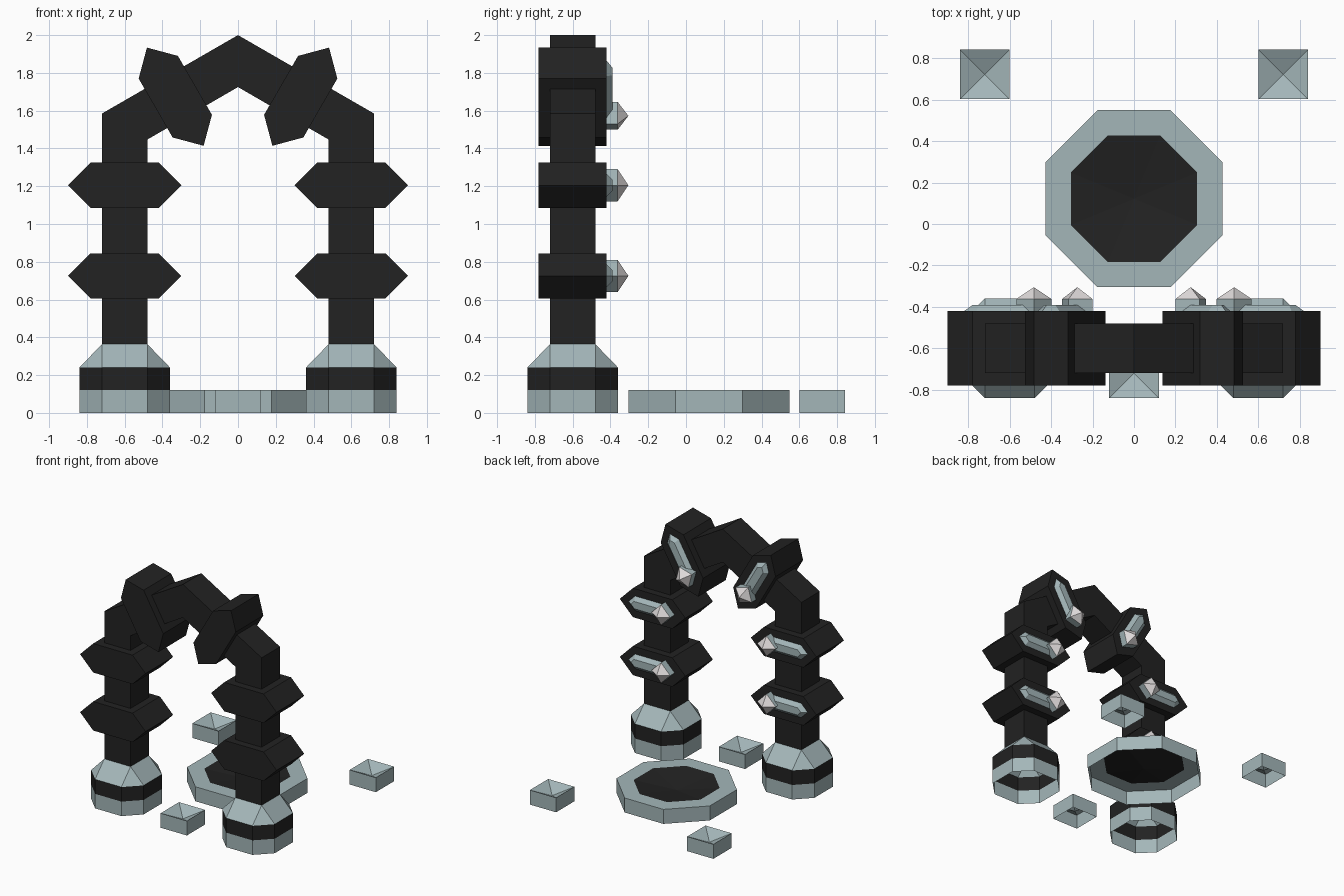
import bpy, bmesh, math

if "Cube" in bpy.data.objects:
    bpy.data.objects.remove(bpy.data.objects["Cube"])


def material(name, rgb):
    m = bpy.data.materials.new(name)
    m.diffuse_color = (*rgb, 1)
    m.use_nodes = True
    m.node_tree.nodes["Principled BSDF"].inputs["Base Color"].default_value = m.diffuse_color
    return m


BLACK = material("black stone", (0.016, 0.016, 0.016))
GREY = material("blue grey stone", (0.37, 0.47, 0.485))
PALE = material("pale crystal", (0.74, 0.71, 0.71))


def loft(name, rings, bands, start=None, end=None):
    """Join rings of equal length; bands/start/end give the material of each strip or cap."""
    used = []

    def slot(m):
        if m not in used:
            used.append(m)
        return used.index(m)

    bm = bmesh.new()
    loops = [[bm.verts.new(p) for p in r] for r in rings]
    n = len(loops[0])
    for a, b, m in zip(loops, loops[1:], bands):
        for i in range(n):
            j = (i + 1) % n
            bm.faces.new((a[i], a[j], b[j], b[i])).material_index = slot(m)
    for loop, m in ((loops[0], start), (loops[-1], end)):
        if m:
            bm.faces.new(loop).material_index = slot(m)
    bmesh.ops.remove_doubles(bm, verts=bm.verts, dist=1e-5)
    bmesh.ops.recalc_face_normals(bm, faces=bm.faces)
    me = bpy.data.meshes.new(name)
    bm.to_mesh(me)
    bm.free()
    for m in used:
        me.materials.append(m)
    ob = bpy.data.objects.new(name, me)
    bpy.context.collection.objects.link(ob)
    return ob


def flat_ring(pts, cx, cy, z):
    return [(cx + x, cy + y, z) for x, y in pts]


def ngon(n, apothem):
    r = apothem / math.cos(math.pi / n)
    return [(r * math.cos((i + .5) * 2 * math.pi / n), r * math.sin((i + .5) * 2 * math.pi / n))
            for i in range(n)]


def lozenge(tip, half):
    """Long hexagon with 45 degree points."""
    s = tip - half
    return [(tip, 0), (s, half), (-s, half), (-tip, 0), (-s, -half), (s, -half)]


# Arch: one square-section profile, extruded in y
half_arch = [(.72, .36), (.72, 1.585), (0, 2.0)]
inner_arch = [(0, 1.725), (.48, 1.447), (.48, .36)]
outline = half_arch + [(-x, z) for x, z in half_arch[1::-1]] \
    + [(-x, z) for x, z in inner_arch[::-1]] + inner_arch[1:]
loft("arch", [[(x, y, z) for x, z in outline] for y in (-.72, -.48)], [BLACK], BLACK, BLACK)

# Pedestals: chamfered square base, open below, narrowing to the pillar
octagon = [(.24, -.12), (.24, .12), (.12, .24), (-.12, .24),
           (-.24, .12), (-.24, -.12), (-.12, -.24), (.12, -.24)]
square = [(max(-.12, min(.12, x)), max(-.12, min(.12, y))) for x, y in octagon]
for s, side in ((-1, "left"), (1, "right")):
    rings = [flat_ring(octagon, s * .6, -.6, z) for z in (0, .12, .24)]
    rings.append(flat_ring(square, s * .6, -.6, .364))
    loft(side + "_pedestal", rings, [GREY, BLACK, GREY])

# Collars with a bevelled strip and a crystal on the back face
collars = [("lower", .6, .725, 0), ("middle", .6, 1.205, 0), ("upper", .332, 1.674, 60)]
gem = [(.085, 0), (0, .085), (-.085, 0), (0, -.085)]
for s, side in ((-1, "left"), (1, "right")):
    for level, cx, cz, deg in collars:
        c, d = math.cos(math.radians(deg)), math.sin(math.radians(deg))

        def place(pts, y, du=0):
            # u runs toward the inside of the arch, v along the beam
            return [(s * (cx - (u + du) * c + v * d), y, cz - (u + du) * d - v * c)
                    for u, v in pts]

        name = side + "_" + level
        hexa = lozenge(.3, .12)
        loft(name + "_collar", [place(hexa, -.78), place(hexa, -.42)], [BLACK], BLACK, BLACK)
        loft(name + "_strip", [place(lozenge(.21, .06), -.42, -.01),
                               place(lozenge(.168, .03), -.39, -.01)], [GREY], None, GREY)
        loft(name + "_crystal", [place(gem, -.42, .117), place(gem, -.362, .117),
                                 place([(0, 0)] * 4, -.305, .117)], [GREY, PALE])

# Round dais with a shallow black dish, open below
loft("dais", [flat_ring(ngon(8, .427), 0, .122, 0), flat_ring(ngon(8, .427), 0, .122, .12),
              flat_ring(ngon(8, .305), 0, .122, .12), flat_ring([(0, 0)] * 8, 0, .122, .07)],
     [GREY, GREY, BLACK])

# Small blocks with sunken pyramid tops, open below
for label, x, y in (("front", 0, -.72), ("back_left", -.72, .722), ("back_right", .72, .722)):
    loft(label + "_block", [flat_ring(ngon(4, .12), x, y, 0), flat_ring(ngon(4, .12), x, y, .12),
                            flat_ring([(0, 0)] * 4, x, y, .06)], [GREY, GREY])
